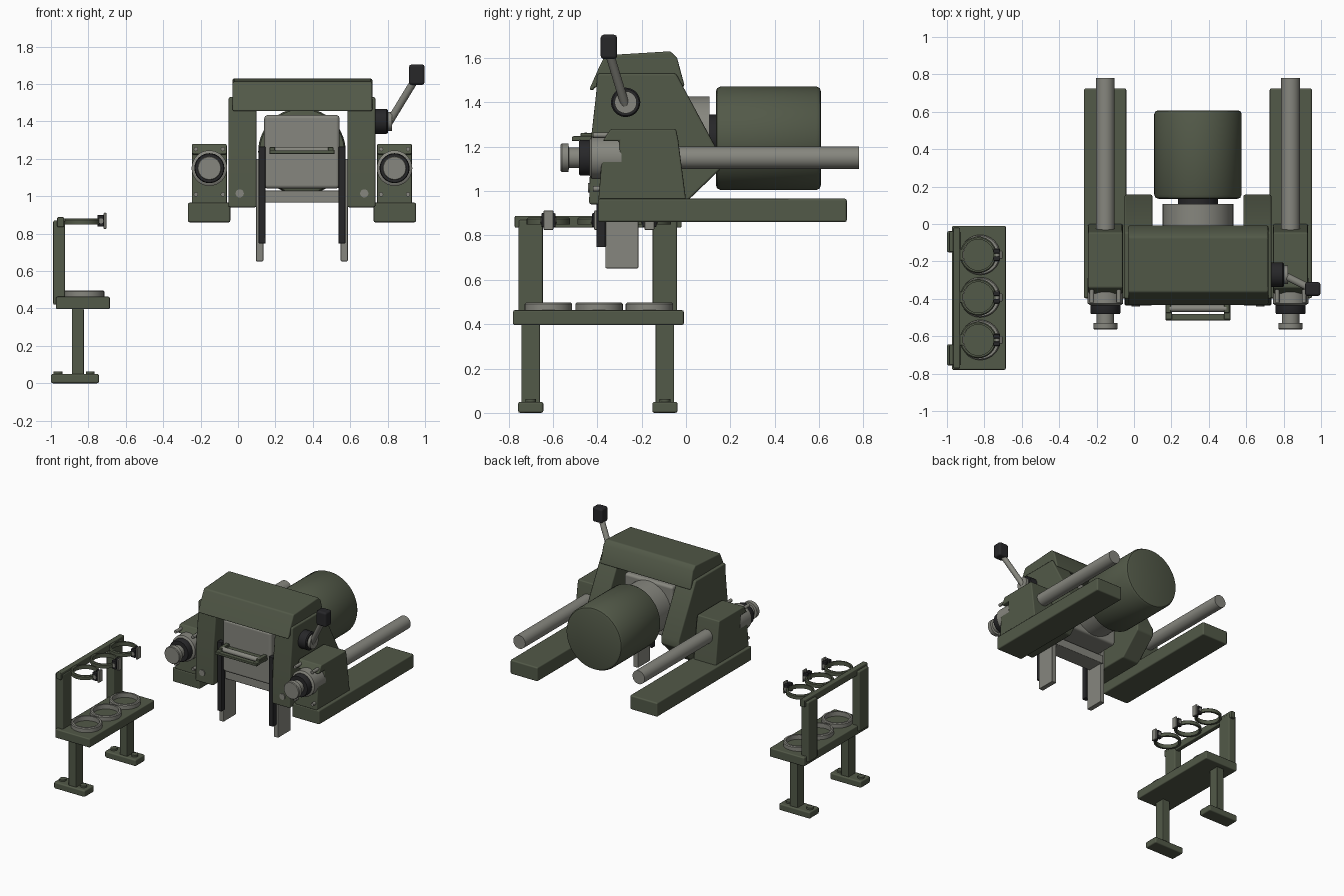
import bpy, bmesh, math
from mathutils import Vector

if "Cube" in bpy.data.objects:
    bpy.data.objects.remove(bpy.data.objects["Cube"])


def material(name, rgb):
    m = bpy.data.materials.new(name)
    m.use_nodes = True
    m.diffuse_color = (*rgb, 1)
    m.node_tree.nodes["Principled BSDF"].inputs["Base Color"].default_value = (*rgb, 1)
    return m


GREEN = material("olive green", (0.085, 0.1, 0.065))
STEEL = material("bare steel", (0.24, 0.24, 0.21))
BLACK = material("black", (0.02, 0.02, 0.022))


def finish(name, bm, mat, bevel=0.0):
    bmesh.ops.recalc_face_normals(bm, faces=bm.faces)
    me = bpy.data.meshes.new(name)
    bm.to_mesh(me)
    bm.free()
    me.materials.append(mat)
    me.shade_smooth()
    me.set_sharp_from_angle(angle=math.radians(35))
    ob = bpy.data.objects.new(name, me)
    bpy.context.collection.objects.link(ob)
    if bevel:
        mod = ob.modifiers.new("edge bevel", 'BEVEL')
        mod.width, mod.segments = bevel, 2
        mod.limit_method, mod.angle_limit = 'ANGLE', math.radians(30)
        mod.harden_normals = True
    return ob


def prism(name, x0, x1, profile, mat, bevel=0.0):
    """Side outline of (y, z) points, extruded across x."""
    bm = bmesh.new()
    face = bm.faces.new([bm.verts.new((x0, y, z)) for y, z in profile])
    new = bmesh.ops.extrude_face_region(bm, geom=[face])["geom"]
    bmesh.ops.translate(bm, vec=(x1 - x0, 0, 0),
                        verts=[v for v in new if isinstance(v, bmesh.types.BMVert)])
    return finish(name, bm, mat, bevel)


def box(name, x, y, z, mat, bevel=0.006):
    outline = [(y[0], z[0]), (y[1], z[0]), (y[1], z[1]), (y[0], z[1])]
    return prism(name, x[0], x[1], outline, mat, bevel)


def lathe(name, origin, axis, profile, mat, sides=40, closed=False):
    """Turns (radius, distance) points round an axis; closed makes a hollow ring."""
    bm = bmesh.new()
    turn = Vector((0, 0, 1)).rotation_difference(Vector(axis)).to_matrix()
    rings = []
    for r, d in profile:
        angles = [2 * math.pi * i / sides for i in range(sides)]
        rings.append([bm.verts.new(Vector(origin) + turn @ Vector(
            (r * math.cos(a), r * math.sin(a), d))) for a in angles])
    pairs = list(zip(rings, rings[1:]))
    if closed:
        pairs.append((rings[-1], rings[0]))
    else:
        bm.faces.new(rings[0])
        bm.faces.new(rings[-1])
    for a, b in pairs:
        for i in range(sides):
            j = (i + 1) % sides
            bm.faces.new((a[i], a[j], b[j], b[i]))
    return finish(name, bm, mat)


def rod(name, start, end, r, mat, sides=32):
    d = Vector(end) - Vector(start)
    return lathe(name, start, d.normalized(), [(r, 0), (r, d.length)], mat, sides)


def ring(name, origin, inner, outer, height, mat):
    c = 0.006
    lathe(name, origin, (0, 0, 1), [(inner, 0), (outer, 0), (outer, height - c),
          (outer - c, height), (inner, height)], mat, closed=True)


MID = 0.342        # centre line of the gun
BORE = 1.238       # height of the barrel axis
Y = (0, 1, 0)

# Paired parts of the gun mount
for s, side in ((-1, "right"), (1, "left")):
    def span(a, b):
        return sorted((MID + s * a, MID + s * b))

    # Rails and recoil housings
    box(side + "_rail", span(0.383, 0.61), (-0.397, 0.725), (0.86, 0.966), GREEN, 0.01)
    prism(side + "_recoil_housing", *span(0.402, 0.588),
          [(-0.395, 0.96), (0, 0.96), (-0.035, 1.23), (-0.045, 1.28), (-0.34, 1.28),
           (-0.375, 1.225), (-0.3, 1.225), (-0.3, 1.165), (-0.378, 1.165)], GREEN, 0.008)
    cx, cz = MID + s * 0.495, 1.15
    rod(side + "_recoil_rod", (cx, -0.1, cz), (cx, 0.78, cz), 0.05, STEEL)
    lathe(side + "_recoil_flange", (cx, 0, cz), Y,
          [(0.08, -0.435), (0.095, -0.425), (0.095, -0.29)], STEEL)
    lathe(side + "_recoil_seal", (cx, 0, cz), Y,
          [(0.076, -0.482), (0.08, -0.475), (0.08, -0.43)], BLACK)
    lathe(side + "_recoil_cap", (cx, 0, cz), Y,
          [(0.06, -0.565), (0.064, -0.56), (0.064, -0.53), (0.047, -0.528),
           (0.047, -0.47)], STEEL)
    for bx in (-0.072, 0.072):
        for bz in (1.01, 1.252):
            rod(side + "_housing_bolt", (cx + bx, -0.42, bz), (cx + bx, -0.34, bz),
                0.012, STEEL, 12)

    # Cheek plates
    prism(side + "_cheek", *span(0.243, 0.393),
          [(-0.437, 0.94), (-0.01, 0.94), (0.157, 1.1), (0.157, 1.155), (-0.045, 1.53),
           (-0.4, 1.53), (-0.405, 1.44), (-0.43, 1.22)], GREEN, 0.01)
    px = MID + s * 0.333
    rod(side + "_cheek_pin", (px, -0.442, 1.015), (px, -0.4, 1.015), 0.022, STEEL)

    # Guide legs
    box(side + "_guide_leg", span(0.207, 0.245), (-0.363, -0.215), (0.652, 1.2), STEEL, 0.004)
    box(side + "_guide_strip", span(0.195, 0.232), (-0.404, -0.363), (0.747, 1.265), BLACK, 0.004)

# Top cover
prism("top_cover", -0.03, 0.718,
      [(-0.437, 1.455), (-0.415, 1.455), (-0.39, 1.52), (-0.06, 1.52), (-0.03, 1.47),
       (-0.005, 1.47), (-0.04, 1.6), (-0.07, 1.63), (-0.365, 1.612), (-0.4, 1.54)],
      GREEN, 0.012)

# Breech and barrel
box("breech_block", (0.14, 0.544), (-0.385, -0.04), (1.04, 1.435), STEEL, 0.02)
box("lower_cross_bar", (0.12, 0.565), (-0.34, -0.2), (0.966, 1.03), STEEL)
rod("barrel_collar", (MID, -0.1, BORE), (MID, 0.107, BORE), 0.189, STEEL, 48)
rod("barrel_neck", (MID, 0.1, BORE), (MID, 0.16, BORE), 0.107, BLACK, 40)
lathe("barrel_sleeve", (MID, 0, BORE), Y,
      [(0.212, 0.135), (0.226, 0.14), (0.234, 0.157), (0.234, 0.588), (0.226, 0.603),
       (0.212, 0.608)], GREEN, 56)

# Breech handle: a bracket with a grip bar
box("handle_plate", (0.168, 0.516), (-0.435, -0.37), (1.226, 1.245), GREEN, 0.004)
box("handle_front", (0.168, 0.516), (-0.515, -0.48), (1.226, 1.245), GREEN, 0.004)
for hx in (0.168, 0.481):
    box("handle_side", (hx, hx + 0.035), (-0.51, -0.4), (1.228, 1.248), GREEN, 0.004)
    box("handle_lug", (hx, hx + 0.03), (-0.475, -0.38), (1.24, 1.262), GREEN, 0.004)
rod("handle_grip", (0.19, -0.452, 1.245), (0.494, -0.452, 1.245), 0.019, STEEL, 20)

# Operating lever
X = (1, 0, 0)
lathe("lever_hub", (0, -0.272, 1.4), X,
      [(0.066, 0.72), (0.066, 0.795), (0.06, 0.802)], BLACK)
rod("lever_pivot", (0.78, -0.272, 1.4), (0.823, -0.272, 1.4), 0.05, STEEL)
rod("lever_arm", (0.805, -0.275, 1.39), (0.945, -0.345, 1.62), 0.02, STEEL, 20)
box("lever_knob", (0.914, 0.998), (-0.385, -0.31), (1.595, 1.705), BLACK, 0.015)

# Ammunition rack frame
box("rack_shelf", (-0.973, -0.685), (-0.78, -0.01), (0.396, 0.463), GREEN, 0.008)
box("rack_top_bar", (-0.967, -0.93), (-0.772, -0.02), (0.835, 0.888), GREEN)
for y in (-0.7, -0.095):
    box("rack_foot", (-1.0, -0.743), (y - 0.057, y + 0.057), (0, 0.05), GREEN, 0.01)
    box("rack_leg", (-0.888, -0.824), (y - 0.042, y + 0.042), (0.04, 0.4), GREEN)
    box("rack_upright", (-0.988, -0.925), (y - 0.055, y + 0.055), (0.42, 0.87), GREEN, 0.008)
    for x in (-0.963, -0.79):
        rod("foot_bolt", (x, y, 0.04), (x, y, 0.063), 0.024, GREEN, 16)

# Shell seats and clamps
for y in (-0.62, -0.392, -0.165):
    ring("shell_seat", (-0.822, y, 0.45), 0.088, 0.107, 0.047, STEEL)
    ring("shell_clamp", (-0.833, y, 0.85), 0.082, 0.098, 0.03, GREEN)
    box("clamp_mount", (-0.945, -0.915), (y - 0.03, y + 0.03), (0.848, 0.882), GREEN, 0.004)
    for s in (-1, 1):
        box("clamp_jaw", (-0.752, -0.716), (y + s * 0.02 - 0.012, y + s * 0.02 + 0.012),
            (0.838, 0.9), BLACK, 0.004)
    rod("clamp_screw", (-0.733, y - 0.036, 0.868), (-0.733, y + 0.036, 0.868), 0.014, STEEL, 16)
    box("clamp_latch", (-0.718, -0.704), (y - 0.022, y + 0.022), (0.825, 0.912), STEEL, 0.004)
